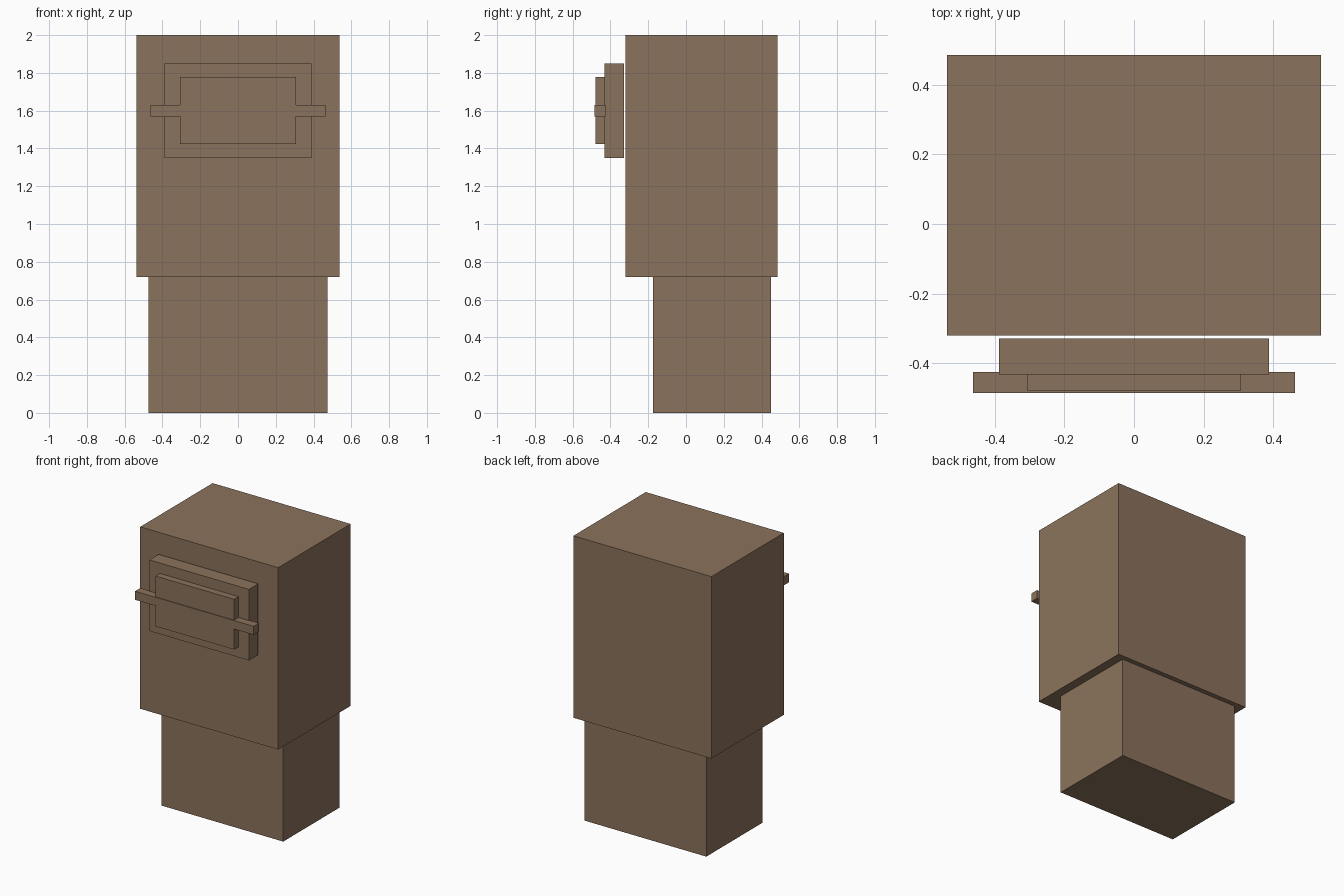
import bpy
import bmesh

if "Cube" in bpy.data.objects:
    bpy.data.objects.remove(bpy.data.objects["Cube"])

brown = bpy.data.materials.new("brown")
brown.diffuse_color = (0.258, 0.171, 0.107, 1.0)
brown.use_nodes = True
brown.node_tree.nodes["Principled BSDF"].inputs["Base Color"].default_value = brown.diffuse_color


def box(name, half_width, y_range, z_range):
    """Box symmetric about x = 0, spanning the given y and z ranges."""
    (y0, y1), (z0, z1) = y_range, z_range
    mesh = bpy.data.meshes.new(name)
    bm = bmesh.new()
    bmesh.ops.create_cube(bm, size=1.0)
    bmesh.ops.scale(bm, vec=(2 * half_width, y1 - y0, z1 - z0), verts=bm.verts)
    bm.to_mesh(mesh)
    bm.free()
    mesh.materials.append(brown)
    obj = bpy.data.objects.new(name, mesh)
    obj.location = (0, (y0 + y1) / 2, (z0 + z1) / 2)
    bpy.context.collection.objects.link(obj)
    return obj


# Narrow base and the larger cabinet above it
box("base", 0.474, (-0.174, 0.451), (0.0, 0.72))
box("cabinet", 0.537, (-0.32, 0.485), (0.72, 2.0))

# Stepped front panel, floating just ahead of the cabinet
box("panel_frame", 0.388, (-0.432, -0.329), (1.35, 1.85))
box("panel_face", 0.306, (-0.48, -0.432), (1.423, 1.777))

# Thin crossbar, slightly proud of the panel face
box("crossbar", 0.462, (-0.485, -0.426), (1.57, 1.63))
